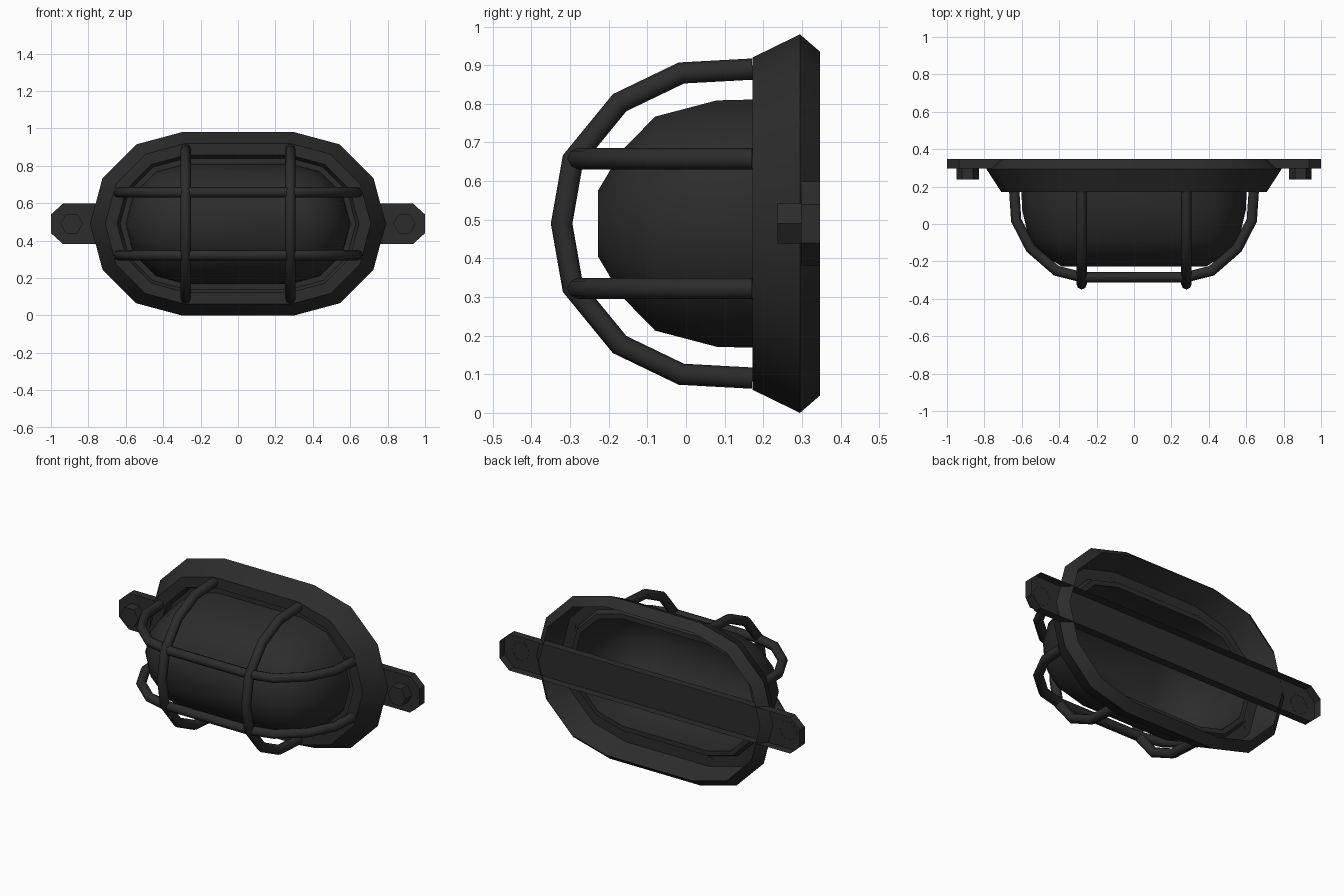
import bpy, bmesh, math
from mathutils import Vector

if "Cube" in bpy.data.objects:
    bpy.data.objects.remove(bpy.data.objects["Cube"])

ZC = 0.49  # height of the lamp's axis

mat = bpy.data.materials.new("black_metal")
mat.diffuse_color = (0.025, 0.025, 0.025, 1)
mat.use_nodes = True
mat.node_tree.nodes["Principled BSDF"].inputs["Base Color"].default_value = mat.diffuse_color


def finish(bm, name, smooth=None):
    bmesh.ops.recalc_face_normals(bm, faces=bm.faces)
    me = bpy.data.meshes.new(name)
    bm.to_mesh(me)
    bm.free()
    ob = bpy.data.objects.new(name, me)
    bpy.context.collection.objects.link(ob)
    me.materials.append(mat)
    if smooth:
        bpy.ops.object.select_all(action='DESELECT')
        ob.select_set(True)
        bpy.context.view_layer.objects.active = ob
        bpy.ops.object.shade_smooth_by_angle(angle=math.radians(smooth))
    return ob


def stadium(bm, y, r, off, n=6):
    """Ring of vertices: two half circles joined by straight sides."""
    out = []
    for side in (1, -1):
        for i in range(n + 1):
            a = -math.pi / 2 + math.pi * i / n
            out.append(bm.verts.new((side * (off + r * math.cos(a)), y,
                                     ZC + side * r * math.sin(a))))
    return out


def loft(profile, name, cap=False, smooth=None):
    """Skin stadium rings given as (y, radius, offset)."""
    bm = bmesh.new()
    rings = [stadium(bm, *p) for p in profile]
    for a, b in zip(rings, rings[1:]):
        for i in range(len(a)):
            j = (i + 1) % len(a)
            bm.faces.new((a[i], a[j], b[j], b[i]))
    if cap:
        bm.faces.new(rings[-1])
    return finish(bm, name, smooth)


def tube(points, name, r=0.0275, n=8):
    """Round bar with mitred corners along a planar path."""
    pts = [Vector(p) for p in points]
    dirs = [(b - a).normalized() for a, b in zip(pts, pts[1:])]
    plane_n = dirs[0].cross(dirs[-2]).normalized()
    bm = bmesh.new()
    rings = []
    for i, p in enumerate(pts):
        d0, d1 = dirs[max(i - 1, 0)], dirs[min(i, len(dirs) - 1)]
        t = (d0 + d1).normalized()
        s = t.cross(plane_n) / t.dot(d1)
        rings.append([bm.verts.new(p + r * (math.cos(2 * math.pi * k / n) * s
                                            + math.sin(2 * math.pi * k / n) * plane_n))
                      for k in range(n)])
    for a, b in zip(rings, rings[1:]):
        for k in range(n):
            m = (k + 1) % n
            bm.faces.new((a[k], a[m], b[m], b[k]))
    return finish(bm, name, 50)


def open_prism(outline, y0, y1, name):
    """Extrude an (x, z) outline back along y, leaving the wall side open."""
    bm = bmesh.new()
    front = [bm.verts.new((x, y0, z)) for x, z in outline]
    back = [bm.verts.new((x, y1, z)) for x, z in outline]
    bm.faces.new(front)
    for i in range(len(front)):
        j = (i + 1) % len(front)
        bm.faces.new((front[i], front[j], back[j], back[i]))
    return finish(bm, name)


# housing rim: hollow shell, open towards the wall
loft([(0.347, 0.445, 0.29), (0.295, 0.49, 0.30), (0.172, 0.43, 0.28),
      (0.172, 0.367, 0.28), (0.205, 0.35, 0.28), (0.205, 0.322, 0.28)],
     "housing_rim", smooth=40)

# lamp cover: open-backed dome
loft([(0.205, 0.322, 0.28), (0.08, 0.319, 0.28), (-0.08, 0.277, 0.285),
      (-0.165, 0.19, 0.295), (-0.228, 0.085, 0.30)], "lamp_cover", cap=True, smooth=50)

# guard cage
half_v = [(0.172, 0.40), (-0.012, 0.39), (-0.172, 0.313), (-0.293, 0.165)]
path_v = half_v + [(-0.322, 0.0)] + [(y, -z) for y, z in reversed(half_v)]
half_h = [(0.64, 0.172), (0.63, 0.02), (0.553, -0.13), (0.415, -0.25), (0.275, -0.285)]
path_h = half_h + [(-x, y) for x, y in reversed(half_h)]
for s, side, level in ((1, "right", "upper"), (-1, "left", "lower")):
    tube([(s * 0.28, y, ZC + z) for y, z in path_v], "guard_bar_" + side)
    tube([(x, y, ZC + s * 0.168) for x, y in path_h], "guard_bar_" + level)

# mounting strap across the back
q = [(1.0, 0.05), (0.935, 0.109), (-0.935, 0.109), (-1.0, 0.05)]
open_prism([(x, ZC + z) for x, z in q] + [(x, ZC - z) for x, z in reversed(q)],
           0.298, 0.347, "mounting_strap")

# hex bolts
for s, side in ((1, "right"), (-1, "left")):
    open_prism([(s * 0.89 + 0.06 * math.cos(math.radians(60 * k)),
                 ZC + 0.06 * math.sin(math.radians(60 * k))) for k in range(6)],
               0.237, 0.299, "hex_bolt_" + side)
